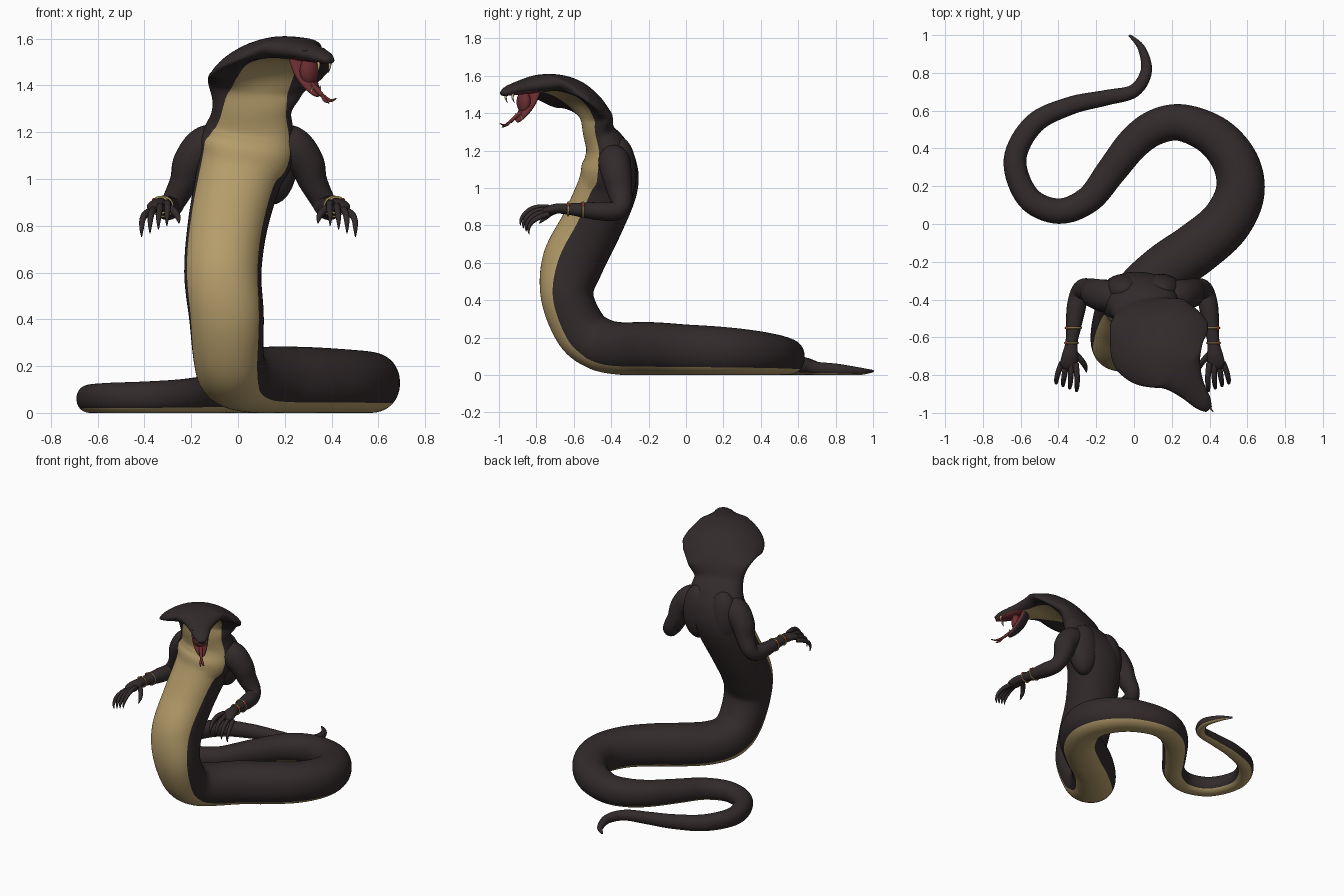
import bpy, bmesh, math
from mathutils import Vector, Matrix

if "Cube" in bpy.data.objects:
    bpy.data.objects.remove(bpy.data.objects["Cube"])


def material(name, rgb):
    m = bpy.data.materials.new(name)
    m.diffuse_color = (*rgb, 1)
    m.use_nodes = True
    m.node_tree.nodes["Principled BSDF"].inputs["Base Color"].default_value = m.diffuse_color
    return m


SKIN = material("dark_skin", (0.032, 0.0235, 0.0245))
BELLY = material("tan_belly", (0.46, 0.335, 0.145))
MOUTH = material("mouth_red", (0.145, 0.026, 0.030))
FANG = material("fang_ivory", (0.55, 0.43, 0.22))
GOLD = material("bracelet_gold", (0.40, 0.29, 0.11))
GEM = material("gem_red", (0.35, 0.04, 0.02))


def spline(rows, steps):
    """Catmull-Rom through rows of numbers."""
    out = []
    for i in range(len(rows) - 1):
        p = [rows[max(0, min(len(rows) - 1, i + k))] for k in (-1, 0, 1, 2)]
        for j in range(steps):
            t = j / steps
            out.append([0.5 * (2 * b + (c - a) * t + (2 * a - 5 * b + 4 * c - d) * t * t
                               + (3 * b - a - 3 * c + d) * t ** 3) for a, b, c, d in zip(*p)])
    return out + [list(rows[-1])]


def power(v, e):
    return math.copysign(abs(v) ** e, v)


def loft(name, rows, mats, rule=None, steps=6, sides=16, box=1.0):
    """Skin ellipses along rows of (x, y, z, half_width, half_depth, turn_deg, belly_share).
    The first half of each ring's points always spans the belly, so its border stays clean."""
    rings = spline(rows, steps)
    pts = [Vector(r[:3]) for r in rings]
    bm = bmesh.new()
    loops = []
    half = sides // 2
    for i, r in enumerate(rings):
        t = (pts[min(i + 1, len(pts) - 1)] - pts[max(i - 1, 0)]).normalized()
        a = math.radians(r[5])
        w = Vector((math.cos(a), math.sin(a), 0))
        w = (w - t * w.dot(t)).normalized()
        n = t.cross(w)
        rw, rd = max(r[3], 0.001), max(r[4], 0.001)
        curl = 0.7 * max(0, rw - 3.5 * rd)      # wide flat rings (the hood) cup forward
        edge = math.acos(max(.05, min(.999, r[6])))
        ring = []
        for k in range(sides):
            if k < half:
                q = math.pi + edge + (math.pi - 2 * edge) * k / half
            else:
                q = -edge + (math.pi + 2 * edge) * (k - half) / half
            c, s = power(math.cos(q), box), power(math.sin(q), box)
            ring.append(bm.verts.new(pts[i] + w * rw * c + n * (rd * s - curl * c * c)))
        loops.append(ring)
    for i in range(len(loops) - 1):
        for k in range(sides):
            m = (k + 1) % sides
            f = bm.faces.new((loops[i][k], loops[i][m], loops[i + 1][m], loops[i + 1][k]))
            if rule:
                f.material_index = rule(k < half, pts[i])
    bm.faces.new(loops[0][::-1])
    bm.faces.new(loops[-1])
    return finish(name, bm, mats)


def finish(name, bm, mats):
    bmesh.ops.recalc_face_normals(bm, faces=bm.faces)
    for f in bm.faces:
        f.smooth = True
    me = bpy.data.meshes.new(name)
    bm.to_mesh(me)
    bm.free()
    for m in mats:
        me.materials.append(m)
    ob = bpy.data.objects.new(name, me)
    bpy.context.collection.objects.link(ob)
    return ob


def ball(name, loc, size, mat, turn=0):
    bm = bmesh.new()
    bmesh.ops.create_uvsphere(bm, u_segments=24, v_segments=14, radius=1)
    bm.transform(Matrix.Translation(loc) @ Matrix.Rotation(math.radians(turn), 4, 'Z')
                 @ Matrix.Diagonal((*size, 1)))
    return finish(name, bm, [mat])


def tube(name, points, mat, turn=0):
    """Round tube through (x, y, z, radius)."""
    return loft(name, [(x, y, z, r, r, turn, 1) for x, y, z, r in points], [mat], steps=5, sides=12)


# Coiled tail lying on the ground: x, y, radius
tail = [(-.025, 1.0, .006), (.04, .93, .02), (.065, .81, .03), (0, .705, .035), (-.15, .668, .041),
        (-.34, .625, .048), (-.53, .53, .055), (-.63, .34, .06), (-.56, .14, .064), (-.40, .068, .067),
        (-.24, .13, .072), (-.12, .28, .08), (0, .43, .088), (.12, .515, .094), (.26, .535, .098),
        (.43, .46, .11), (.54, .32, .122), (.56, .16, .13), (.48, 0, .135), (.33, -.13, .14),
        (.18, -.235, .142)]
# Rising body, neck, hood and upper head: x, y, z, half width, half depth, turn, belly share
rise = [(.06, -.35, .142, .148, .14, -46, .8), (-.015, -.46, .165, .15, .14, -30, .88),
        (-.04, -.56, .24, .15, .14, -14, .91), (-.05, -.635, .42, .16, .14, -6, .91),
        (-.065, -.605, .6, .165, .165, -2, .91), (-.045, -.505, .8, .17, .162, 0, .9),
        (0, -.42, 1.0, .182, .16, 0, .89), (.035, -.41, 1.12, .205, .148, 2, .89),
        (.05, -.425, 1.21, .19, .115, 5, .86), (.06, -.465, 1.30, .172, .08, 11, .8),
        (.075, -.485, 1.39, .215, .062, 17, .58), (.10, -.535, 1.475, .26, .05, 22, .47),
        (.135, -.62, 1.54, .272, .046, 27, .43), (.19, -.715, 1.565, .23, .045, 31, .42),
        (.25, -.795, 1.555, .125, .046, 35, .5), (.305, -.87, 1.54, .075, .038, 38, .85),
        (.365, -.945, 1.52, .048, .027, 38, .85), (.395, -.98, 1.505, .022, .013, 38, .85)]

xy = [p[:2] for p in tail] + [rise[0][:2]]
lying, turn = [], rise[0][5]
for i in range(len(tail) - 1, -1, -1):
    a, b = xy[max(i - 1, 0)], xy[i + 1]
    ang = math.degrees(math.atan2(b[0] - a[0], a[1] - b[1]))
    turn += (ang - turn + 180) % 360 - 180
    x, y, r = tail[i]
    lying.insert(0, (x, y, r + (.015 if i == 0 else 0), r, r, turn, .75))


def body_rule(ventral, p):
    if not ventral:
        return 0
    return 2 if p.z > 1.4 and p.y < -.82 else 1


loft("serpent_body", lying + rise, [SKIN, BELLY, MOUTH], body_rule, steps=8, sides=72, box=.93)

# Lower jaw: red inside, dark outside
loft("lower_jaw", [(.262, -.812, 1.53, .058, .022, 38, .97), (.282, -.838, 1.46, .056, .024, 38, .97),
                   (.308, -.868, 1.405, .044, .02, 38, .97), (.335, -.895, 1.365, .024, .012, 38, .97),
                   (.342, -.903, 1.355, .008, .006, 38, .97)],
     [MOUTH, SKIN], lambda ventral, p: int(ventral), sides=24)
ball("mouth_lining", (.305, -.868, 1.46), (.046, .032, .06), MOUTH, 38)

# Forked tongue
tube("tongue", [(.30, -.86, 1.42, .013), (.335, -.905, 1.385, .011), (.362, -.938, 1.355, .009)], MOUTH, 38)
tube("tongue_fork_left", [(.36, -.936, 1.358, .008), (.372, -.965, 1.335, .007), (.39, -.985, 1.325, .002)], MOUTH, 38)
tube("tongue_fork_right", [(.36, -.936, 1.358, .008), (.395, -.965, 1.335, .007), (.42, -.995, 1.345, .002)], MOUTH, 38)

# Fangs and brows on both sides of the head
ax, ay = math.cos(math.radians(38)), math.sin(math.radians(38))
for side, label in ((-1, "left"), (1, "right")):
    fx, fy = .365 + side * ax * .03, -.94 + side * ay * .03
    tube("fang_" + label, [(fx, fy, 1.515, .007), (fx + .004, fy - .006, 1.485, .006),
                           (fx - .002, fy + .004, 1.455, .001)], FANG)
    jx, jy = .33 + side * ax * .022, -.89 + side * ay * .022
    tube("lower_fang_" + label, [(jx, jy, 1.37, .005), (jx + .004, jy - .006, 1.385, .004),
                                 (jx + .004, jy - .006, 1.40, .001)], FANG)
    ball("brow_" + label, (.315 + side * ax * .045, -.885 + side * ay * .045, 1.55),
         (.016, .035, .012), SKIN, 38)

# Arms, mirrored about the torso centre
CX = .045
for side, label in ((-1, "left"), (1, "right")):
    def mx(d):
        return CX + side * d

    loft("arm_" + label, [(mx(d), y, z, w, h, 0, 1) for d, y, z, w, h in (
        (.10, -.40, 1.19, .05, .05), (.18, -.385, 1.145, .085, .085), (.245, -.37, 1.07, .078, .08),
        (.275, -.355, .99, .062, .068), (.314, -.345, .915, .052, .055), (.336, -.375, .878, .05, .05),
        (.352, -.45, .876, .05, .05), (.366, -.55, .882, .04, .04), (.376, -.63, .888, .032, .03),
        (.383, -.69, .89, .042, .027), (.39, -.74, .88, .045, .022), (.392, -.765, .872, .03, .014))],
        [SKIN], sides=20)
    ball("shoulder_blade_" + label, (mx(.10), -.352, 1.08), (.11, .088, .19), SKIN)
    # Four clawed fingers, the outer ones lower, and a thumb
    for k in range(4):
        u = k - 1.5
        drop = k * .016
        tube("finger_%d_%s" % (k + 1, label), [
            (mx(.39 + u * .024), -.735, .895 - k * .012, .016),
            (mx(.395 + u * .032), -.80 + k * .008, .895 - drop, .015),
            (mx(.40 + u * .036), -.85 + k * .011, .872 - drop, .013),
            (mx(.403 + u * .036), -.88 + k * .013, .835 - drop, .009),
            (mx(.403 + u * .036), -.886 + k * .016, .80 - drop, .002)], SKIN)
    tube("thumb_" + label, [(mx(.365), -.68, .885, .018), (mx(.325), -.72, .868, .016),
                            (mx(.303), -.755, .84, .013), (mx(.297), -.785, .81, .002)], SKIN)
    # Two thin bracelets with red gems
    for n, (d, y, z, r) in enumerate(((.366, -.55, .882, .042), (.376, -.63, .888, .035))):
        bpy.ops.mesh.primitive_torus_add(location=(mx(d), y, z), rotation=(math.pi / 2, 0, 0),
                                         major_radius=r, minor_radius=.005,
                                         major_segments=28, minor_segments=8)
        ring = bpy.context.object
        ring.name = "bracelet_%d_%s" % (n + 1, label)
        ring.data.materials.append(GOLD)
        bpy.ops.object.shade_smooth()
        q = math.pi / 2 - side * .9
        ball("gem_%d_%s" % (n + 1, label),
             (mx(d) + r * math.cos(q), y, z + r * math.sin(q)), (.009, .011, .009), GEM)
